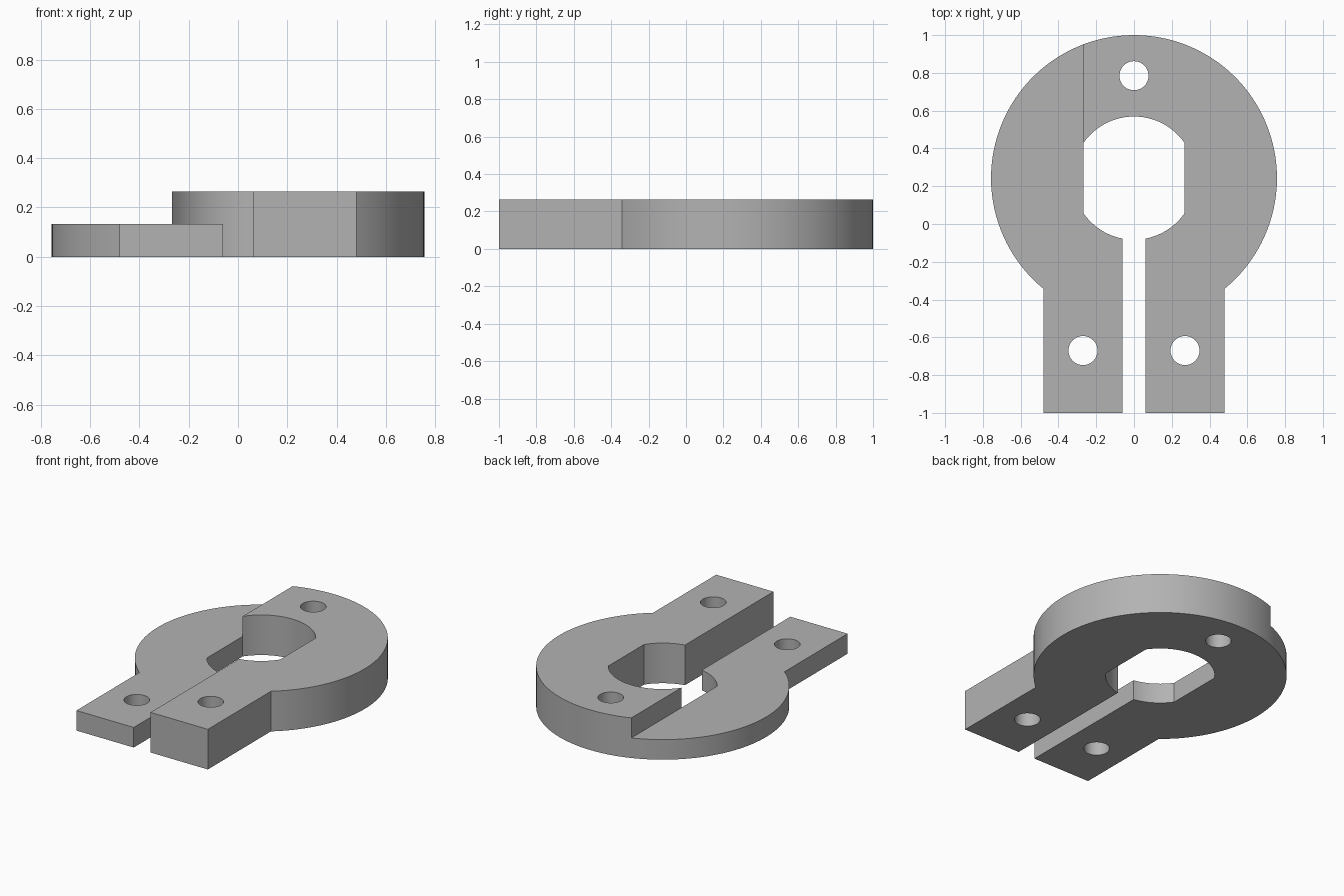
import bpy
import bmesh
from math import acos, asin, cos, sin, pi, sqrt
from mathutils import Vector

cube = bpy.data.objects.get("Cube")
if cube:
    bpy.data.objects.remove(cube, do_unlink=True)

# Main dimensions
HEIGHT, STEP = 0.265, 0.1325
CENTRE_Y, RING_R, BORE_R = 0.243, 0.757, 0.326
FLAT_X, LEG_X, SLOT_X = 0.267, 0.48, 0.0615
HOLE_R = 0.077

grey = bpy.data.materials.new("plain_grey")
grey.use_nodes = True
colour = (0.45, 0.45, 0.45, 1)
grey.diffuse_color = colour
grey.node_tree.nodes["Principled BSDF"].inputs["Base Color"].default_value = colour


def prism(name, outline, z0, z1):
    """Extrude a closed outline from z0 to z1."""
    bm = bmesh.new()
    face = bm.faces.new([bm.verts.new((x, y, z0)) for x, y in outline])
    top = bmesh.ops.extrude_face_region(bm, geom=[face])["geom"]
    verts = [v for v in top if isinstance(v, bmesh.types.BMVert)]
    bmesh.ops.translate(bm, verts=verts, vec=Vector((0, 0, z1 - z0)))
    bmesh.ops.recalc_face_normals(bm, faces=bm.faces)
    mesh = bpy.data.meshes.new(name)
    bm.to_mesh(mesh)
    bm.free()
    mesh.materials.append(grey)
    obj = bpy.data.objects.new(name, mesh)
    bpy.context.collection.objects.link(obj)
    return obj


def arc(radius, start, end, steps, x=0, y=CENTRE_Y):
    """Points on an arc, with angles measured from +x."""
    angles = [start + (end - start) * i / steps for i in range(steps + 1)]
    return [(x + radius * cos(a), y + radius * sin(a)) for a in angles]


def cut(target, cutter):
    mod = target.modifiers.new(cutter.name, "BOOLEAN")
    mod.operation = "DIFFERENCE"
    mod.solver = "EXACT"
    mod.object = cutter
    cutter.hide_render = True
    cutter.hide_set(True)


# Split clamp outline: round ring, two legs, slot and flat-sided bore
leg_a = -acos(LEG_X / RING_R)
slot_a = -pi / 2 + asin(SLOT_X / BORE_R)
flat_a = acos(FLAT_X / BORE_R)
outline = [(SLOT_X, -1), (LEG_X, -1)]
outline += arc(RING_R, leg_a, pi - leg_a, 96)
outline += [(-LEG_X, -1), (-SLOT_X, -1)]
outline += arc(BORE_R, -pi - slot_a, -pi + flat_a, 12)
outline += arc(BORE_R, pi - flat_a, flat_a, 24)
outline += arc(BORE_R, -flat_a, slot_a, 12)
clamp = prism("split_clamp", outline, 0, HEIGHT)

# Lowered half: right leg and right side of the ring
step = [(-1, -1.2), (0, -1.2), (0, CENTRE_Y), (-FLAT_X, CENTRE_Y),
        (-FLAT_X, 1.2), (-1, 1.2)]
cut(clamp, prism("step_cutter", step, STEP, 0.5))

# Screw holes
for name, x, y in (("back", 0, 0.785), ("left", 0.27, -0.67), ("right", -0.27, -0.67)):
    circle = arc(HOLE_R, 0, 2 * pi, 40, x, y)[:-1]
    cut(clamp, prism(name + "_hole_cutter", circle, -0.1, 0.5))

# Apply the cuts and remove the helpers
bpy.context.view_layer.objects.active = clamp
clamp.select_set(True)
for mod in list(clamp.modifiers):
    helper = mod.object
    bpy.ops.object.modifier_apply(modifier=mod.name)
    bpy.data.objects.remove(helper, do_unlink=True)
bpy.ops.object.shade_smooth_by_angle(angle=pi / 6)
